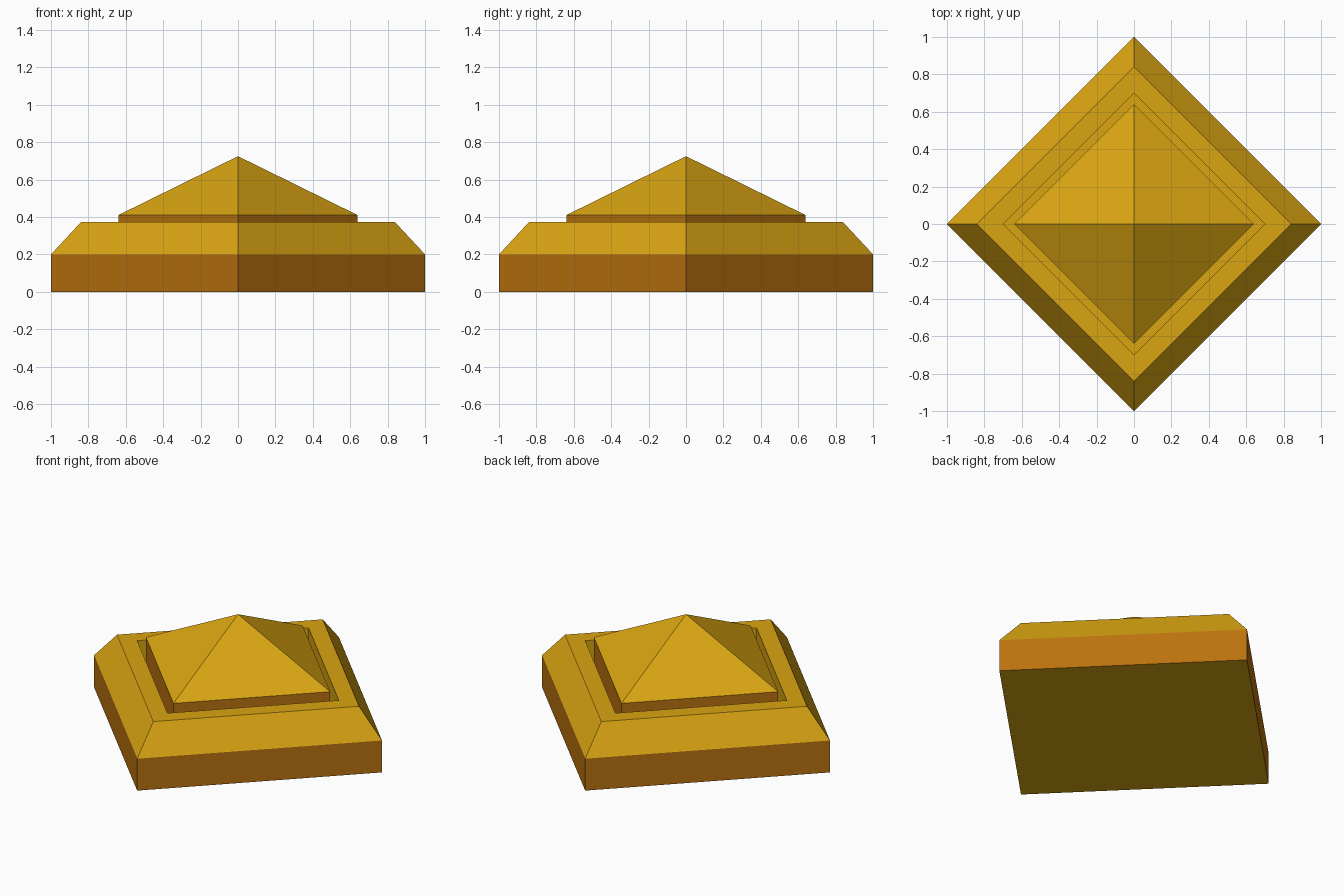
import bpy, bmesh
from math import cos, sin, pi

cube = bpy.data.objects.get("Cube")
if cube:
    bpy.data.objects.remove(cube, do_unlink=True)


def make_material(name, color):
    mat = bpy.data.materials.new(name)
    mat.use_nodes = True
    mat.diffuse_color = color
    mat.node_tree.nodes["Principled BSDF"].inputs["Base Color"].default_value = color
    return mat


gold = make_material("gold yellow", (0.70, 0.376, 0.006, 1))
amber = make_material("amber brown", (0.50, 0.170, 0.0045, 1))


def square_lathe(name, profile, amber_walls):
    """Turn a (radius, height) profile into a four-sided solid, corners on the axes."""
    bm = bmesh.new()
    rings = []
    for r, z in profile:
        if r == 0:
            rings.append([bm.verts.new((0, 0, z))] * 4)
        else:
            rings.append([bm.verts.new((r * cos(k * pi / 2), r * sin(k * pi / 2), z))
                          for k in range(4)])
    for low, high in zip(rings, rings[1:]):
        for k in range(4):
            n = (k + 1) % 4
            corners = [low[k], low[n], high[n], high[k]]
            bm.faces.new(list(dict.fromkeys(corners)))
    bmesh.ops.recalc_face_normals(bm, faces=bm.faces)
    # Upright walls take the darker colour
    for face in bm.faces:
        if amber_walls and abs(face.normal.z) < 0.01:
            face.material_index = 1
    mesh = bpy.data.meshes.new(name)
    bm.to_mesh(mesh)
    bm.free()
    mesh.materials.append(gold)
    mesh.materials.append(amber)
    obj = bpy.data.objects.new(name, mesh)
    bpy.context.collection.objects.link(obj)
    return obj


# Square plinth with upright walls
square_lathe("base_plinth", [(0, 0), (1, 0), (1, 0.2), (0, 0.2)], True)

# Sloped frame around the sunken groove
square_lathe("sloped_frame", [(1, 0.2), (0.84, 0.372), (0.70, 0.372), (0.70, 0.2)], False)

# Pyramid cap standing in the groove
square_lathe("pyramid_cap", [(0.64, 0.2), (0.64, 0.41), (0, 0.725)], True)
